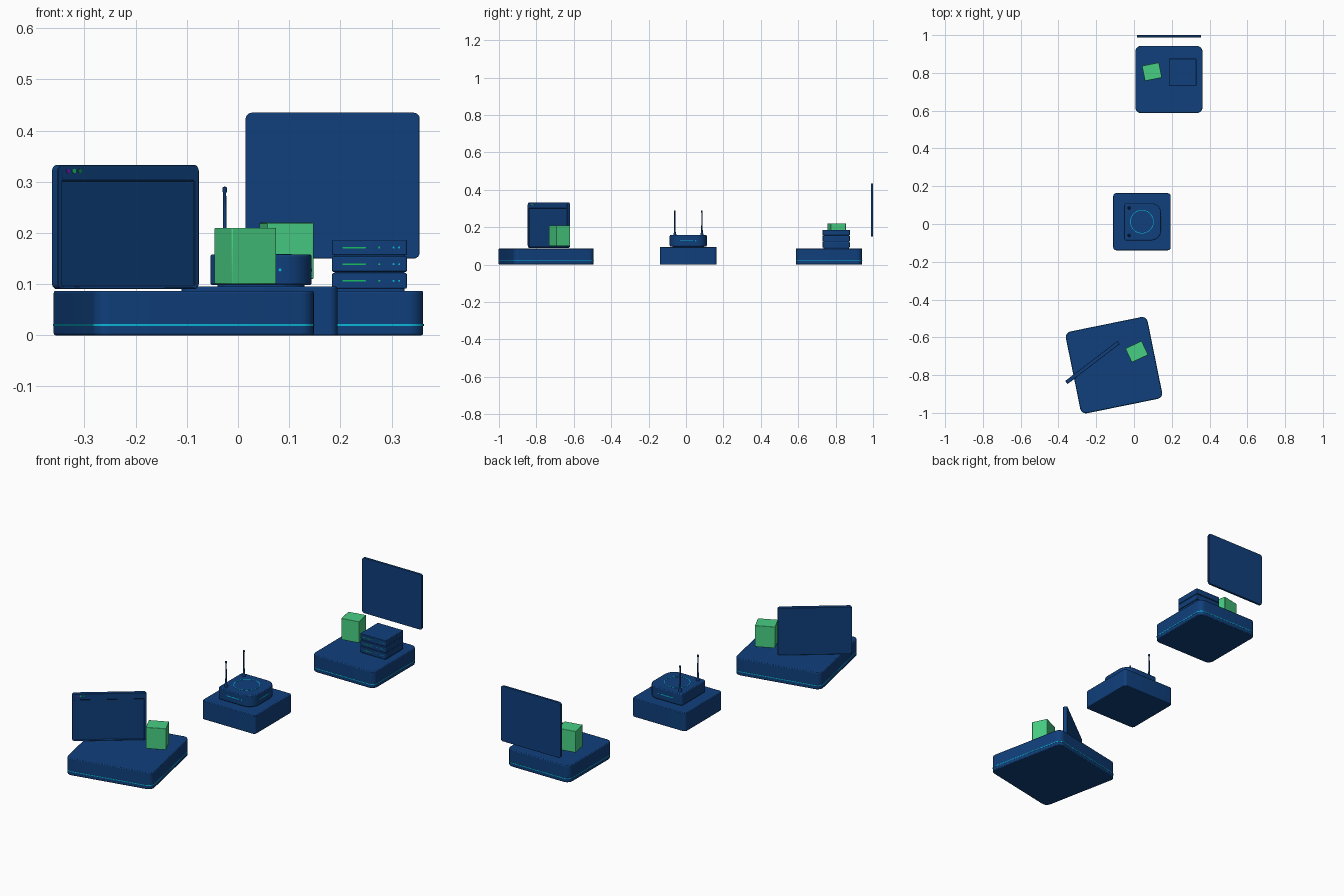
import bpy, bmesh
from math import sin, cos, pi, radians
from mathutils import Matrix

if "Cube" in bpy.data.objects:
    bpy.data.objects.remove(bpy.data.objects["Cube"])


def mat(name, r, g, b):
    m = bpy.data.materials.new(name)
    m.diffuse_color = (r, g, b, 1)
    m.use_nodes = True
    m.node_tree.nodes["Principled BSDF"].inputs["Base Color"].default_value = m.diffuse_color
    return m


NAVY = mat("navy", 0.005, 0.05, 0.2)
CYAN = mat("cyan", 0.003, 0.48, 0.69)
GREEN = mat("green", 0.065, 0.62, 0.23)
LED = mat("led_green", 0.01, 0.5, 0.12)
DARK_LED = mat("led_dark_green", 0.005, 0.2, 0.06)
PURPLE = mat("purple", 0.13, 0.01, 0.4)


def frame(x, y, deg=0):
    return Matrix.Translation((x, y, 0)) @ Matrix.Rotation(radians(deg), 4, 'Z')


UPRIGHT = Matrix.Rotation(pi / 2, 4, 'X')  # (u, v, w) -> (u, -w, v)


def finish(name, bm, material, xf, bevel=0):
    bmesh.ops.recalc_face_normals(bm, faces=bm.faces)
    me = bpy.data.meshes.new(name)
    bm.to_mesh(me)
    bm.free()
    me.transform(xf)
    ob = bpy.data.objects.new(name, me)
    bpy.context.collection.objects.link(ob)
    me.materials.append(material)
    bpy.ops.object.select_all(action='DESELECT')
    ob.select_set(True)
    bpy.context.view_layer.objects.active = ob
    bpy.ops.object.shade_smooth_by_angle(angle=radians(30))
    if bevel:
        b = ob.modifiers.new("edge", 'BEVEL')
        b.width, b.segments, b.limit_method = bevel, 2, 'ANGLE'
        b.angle_limit = radians(40)
    return ob


def slab(name, material, xf, c, size, lo, hi, r=0.0, bevel=0, upright=False):
    """Rounded rectangle in u,v around c, extruded in w from lo to hi."""
    radii = r if isinstance(r, tuple) else (r,) * 4  # ++, -+, --, +-
    bm = bmesh.new()
    pts = []
    for i, (sx, sy) in enumerate(((1, 1), (-1, 1), (-1, -1), (1, -1))):
        rr = radii[i]
        n = 8 if rr else 0
        for k in range(n + 1):
            a = i * pi / 2 + (k / n if n else 0) * pi / 2
            pts.append((c[0] + sx * (size[0] / 2 - rr) + rr * cos(a),
                        c[1] + sy * (size[1] / 2 - rr) + rr * sin(a)))
    low = [bm.verts.new((u, v, lo)) for u, v in pts]
    top = [bm.verts.new((u, v, hi)) for u, v in pts]
    bm.faces.new(low)
    bm.faces.new(top)
    for i in range(len(pts)):
        j = (i + 1) % len(pts)
        bm.faces.new((low[i], low[j], top[j], top[i]))
    return finish(name, bm, material, xf @ UPRIGHT if upright else xf, bevel)


def lathe(name, material, xf, profile, steps=20, closed=False):
    bm = bmesh.new()
    vs = [bm.verts.new((r, 0, z)) for r, z in profile]
    es = [bm.edges.new(p) for p in zip(vs, vs[1:])]
    if closed:
        es.append(bm.edges.new((vs[-1], vs[0])))
    bmesh.ops.spin(bm, geom=vs + es, cent=(0, 0, 0), axis=(0, 0, 1),
                   angle=2 * pi, steps=steps)
    bmesh.ops.remove_doubles(bm, verts=bm.verts, dist=1e-5)
    return finish(name, bm, material, xf)


def light(name, material, xf, u, z, w, h, depth):
    """Small pill-shaped lamp standing proud of a face at local y = -depth."""
    slab(name, material, xf, (u, z), (w, h), depth - 0.002, depth + 0.001,
         min(w, h) * 0.499, upright=True)


def platform(name, xf, s):
    slab(name, NAVY, xf, (0, 0), (s, s), 0, 0.087, 0.03, 0.004)
    slab(name + "_glow_strip", CYAN, xf, (0, 0), (s + 0.002, s + 0.002),
         0.0185, 0.0225, 0.031)


# Client station: turned platform, browser-like window and code cube
client = frame(-0.106, -0.7475, 11.5)
platform("client_platform", client, 0.44)

win = frame(-0.22, -0.733, 37.5)
panel = slab("client_window", NAVY, win, (0, 0.2115), (0.348, 0.243),
             -0.01, 0.01, 0.012, upright=True)
cutter = slab("window_recess_cutter", NAVY, win, (0, 0.1985), (0.326, 0.207),
              0.007, 0.03, 0.003, upright=True)
cutter.hide_render = True
cutter.hide_set(True)
cut = panel.modifiers.new("recess", 'BOOLEAN')
cut.operation, cut.object, cut.solver = 'DIFFERENCE', cutter, 'EXACT'
bev = panel.modifiers.new("edge", 'BEVEL')
bev.width, bev.segments, bev.limit_method = 0.0012, 1, 'ANGLE'
for i, m in enumerate((PURPLE, LED, DARK_LED)):
    light(f"window_button_{i + 1}", m, win, -0.149 + 0.0145 * i, 0.321,
          0.009, 0.009, 0.01)

slab("client_code_cube", GREEN, frame(0.0145, -0.676, 25), (0, 0),
     (0.096, 0.082), 0.1, 0.21, 0, 0.002)

# Network station: plinth, router with lamps, ring and two antennas
net = frame(0.042, 0.012)
slab("network_plinth", NAVY, net, (0, 0), (0.304, 0.302), 0, 0.095, 0.015, 0.003)
slab("router_body", NAVY, net, (0.003, 0), (0.198, 0.198), 0.098, 0.158,
     (0.055, 0.015, 0.015, 0.055), 0.004)
slab("router_foot", NAVY, net, (0.003, 0), (0.17, 0.17), 0.094, 0.099, 0.03)
lathe("router_ring", CYAN, net @ Matrix.Translation((0, 0, 0.158)),
      [(0.0595, -0.001), (0.0625, -0.001), (0.0625, 0.001), (0.0595, 0.001)],
      48, True)
for side, deg, off in (("front", 0, 0.099), ("right", 90, 0.102), ("back", 180, 0.099)):
    face = net @ Matrix.Rotation(radians(deg), 4, 'Z')
    sgn = -1 if side == "back" else 1
    light(f"router_{side}_slot", CYAN, face, -0.01 * sgn, 0.128, 0.07, 0.005, off)
    light(f"router_{side}_lamp", CYAN, face, 0.04 * sgn, 0.128, 0.006, 0.006, off)
for y in (-0.072, 0.073):
    lathe("antenna_front" if y < 0 else "antenna_back", NAVY,
          net @ Matrix.Translation((-0.068, y, 0)),
          [(0, 0.15), (0.008, 0.15), (0.008, 0.165), (0.0055, 0.17),
           (0.0035, 0.205), (0.003, 0.278), (0.0045, 0.281),
           (0.0045, 0.289), (0, 0.291)])

# Server station: platform, stacked units, code cube and back panel
server = frame(0.185, 0.765)
platform("server_platform", server, 0.354)
rack = frame(0.257, 0.803)
slab("rack_core", NAVY, rack, (0, 0), (0.136, 0.136), 0.086, 0.18, 0.004)
for i in range(3):
    z = 0.0915 + 0.0325 * i
    slab(f"rack_unit_{i + 1}", NAVY, rack, (0, 0), (0.146, 0.145), z, z + 0.03,
         0.004, 0.002)
    light(f"rack_slot_{i + 1}", LED, rack, -0.03, z + 0.015, 0.046, 0.003, 0.0725)
    for j, u in enumerate((0.019, 0.047, 0.058)):
        light(f"rack_lamp_{i + 1}_{j + 1}", CYAN if j else LED, rack, u, z + 0.015,
              0.004, 0.004, 0.0725)

slab("server_code_cube", GREEN, frame(0.095, 0.806, 11), (0, 0),
     (0.092, 0.082), 0.11, 0.22, 0, 0.002)
slab("server_back_panel", NAVY, frame(0.185, 0.994), (0, 0.2925),
     (0.34, 0.285), -0.006, 0.006, 0.012, 0.0015, True)
